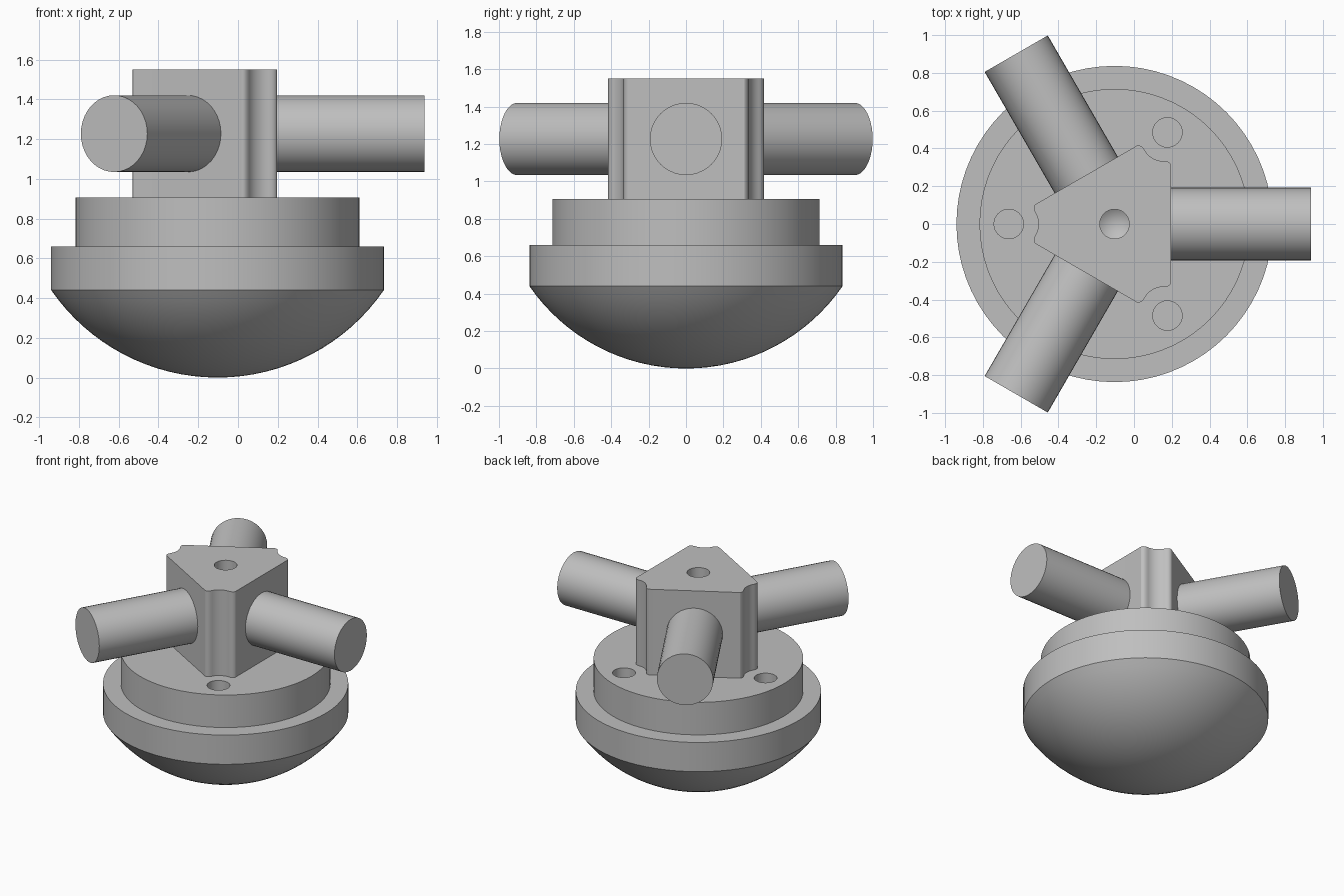
import bpy, bmesh, math
from mathutils import Matrix, Vector

if "Cube" in bpy.data.objects:
    bpy.data.objects.remove(bpy.data.objects["Cube"], do_unlink=True)

CENTRE = Vector((-0.103, 0, 0))
THIRD = math.tau / 3

grey = bpy.data.materials.new("plain grey")
grey.use_nodes = True
colour = (0.52, 0.52, 0.52, 1)
grey.diffuse_color = colour
grey.node_tree.nodes["Principled BSDF"].inputs["Base Color"].default_value = colour


def make(name, bm):
    bmesh.ops.recalc_face_normals(bm, faces=bm.faces)
    mesh = bpy.data.meshes.new(name)
    bm.to_mesh(mesh)
    bm.free()
    mesh.materials.append(grey)
    obj = bpy.data.objects.new(name, mesh)
    bpy.context.collection.objects.link(obj)
    obj.location = CENTRE
    return obj


def lathe(name, profile, steps):
    """Spin a radius/height profile, closed at both ends, about z."""
    bm = bmesh.new()
    verts = [bm.verts.new((r, 0, z)) for r, z in profile]
    edges = [bm.edges.new(pair) for pair in zip(verts, verts[1:])]
    bmesh.ops.spin(bm, geom=verts + edges, axis=(0, 0, 1), cent=(0, 0, 0),
                   angle=math.tau, steps=steps, use_duplicate=False)
    bmesh.ops.remove_doubles(bm, verts=bm.verts, dist=1e-4)
    return make(name, bm)


def select(obj):
    bpy.ops.object.select_all(action="DESELECT")
    obj.select_set(True)
    bpy.context.view_layer.objects.active = obj


def smooth(obj):
    select(obj)
    bpy.ops.object.shade_smooth_by_angle(angle=math.radians(30))


def drill(obj, x, y, top, depth, tip):
    """Sink a blind round hole with a conical tip."""
    r = 0.078
    bit = lathe("drill_bit", [(0, top - depth - tip), (r, top - depth),
                              (r, top + 0.1), (0, top + 0.1)], 32)
    bit.location = CENTRE + Vector((x, y, 0))
    bit.hide_render = True
    cut = obj.modifiers.new("hole", "BOOLEAN")
    cut.operation = "DIFFERENCE"
    cut.solver = "EXACT"
    cut.object = bit
    select(obj)
    bpy.ops.object.modifier_apply(modifier=cut.name)
    bpy.data.objects.remove(bit, do_unlink=True)


# Stepped round base with a shallow spherical underside
rim, dome = 0.837, 0.44
ball = (rim ** 2 + dome ** 2) / (2 * dome)
sweep = math.asin(rim / ball)
profile = [(ball * math.sin(sweep * i / 16), ball * (1 - math.cos(sweep * i / 16)))
           for i in range(17)]
profile += [(rim, 0.66), (0.715, 0.66), (0.715, 0.905), (0, 0.905)]
base = lathe("domed_base", profile, 72)
for k in range(3):
    a = THIRD * (k + 0.5)
    drill(base, 0.56 * math.cos(a), 0.56 * math.sin(a), 0.905, 0.2, 0)
smooth(base)

# Three-sided block with a shallow groove down each corner
half = [(0.409, 0.110), (0.420, 0.104), (0.426, 0.094), (0.427, 0.082),
        (0.424, 0.068), (0.417, 0.055), (0.409, 0.040), (0.404, 0.020)]
corner = [(x, -y) for x, y in half] + [(0.402, 0)] + half[::-1]
bm = bmesh.new()
ring = []
for k in range(3):
    turn = Matrix.Rotation(THIRD * (k + 0.5), 3, "Z")
    ring += [bm.verts.new(turn @ Vector((x, y, 0.905))) for x, y in corner]
floor = bm.faces.new(ring)
raised = bmesh.ops.extrude_face_region(bm, geom=[floor], use_keep_orig=True)
bmesh.ops.translate(bm, vec=(0, 0, 0.645),
                    verts=[v for v in raised["geom"] if isinstance(v, bmesh.types.BMVert)])
block = make("grooved_block", bm)
drill(block, 0, 0, 1.55, 0.2, 0.05)
smooth(block)

# Three round arms, one from the middle of each block face
start, end = 0.29, 1.041
for k, name in enumerate(("left_arm", "right_back_arm", "right_front_arm")):
    bm = bmesh.new()
    place = (Matrix.Rotation(THIRD * k, 4, "Z")
             @ Matrix.Translation(((start + end) / 2, 0, 1.227))
             @ Matrix.Rotation(math.pi / 2, 4, "Y"))
    bmesh.ops.create_cone(bm, cap_ends=True, segments=40, radius1=0.193,
                          radius2=0.193, depth=end - start, matrix=place)
    smooth(make(name, bm))
